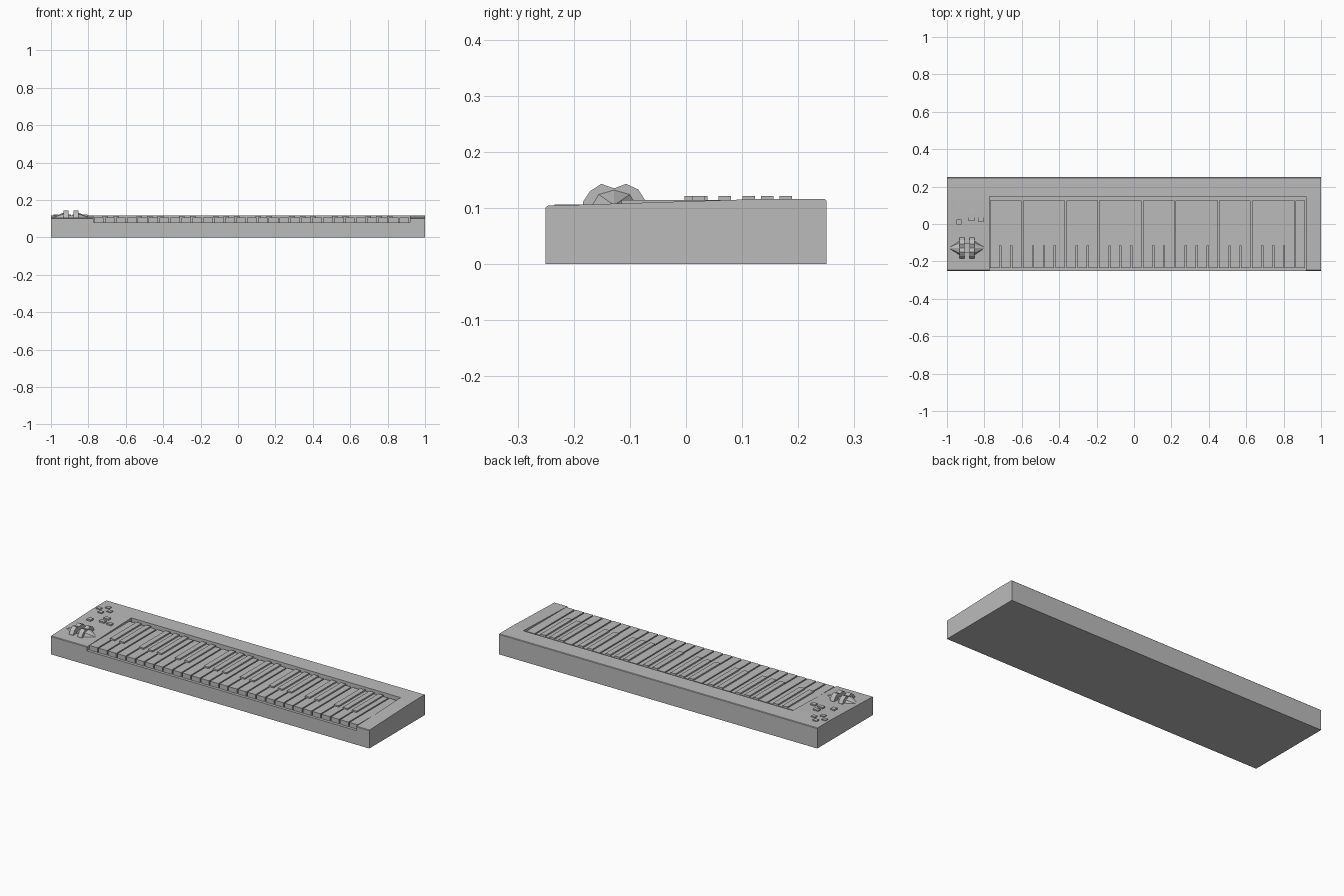
import bpy, bmesh, math
from mathutils import Matrix

if "Cube" in bpy.data.objects:
    bpy.data.objects.remove(bpy.data.objects["Cube"], do_unlink=True)

grey = bpy.data.materials.new("plain grey")
grey.use_nodes = True
colour = (0.5, 0.5, 0.5, 1)
grey.diffuse_color = colour
grey.node_tree.nodes["Principled BSDF"].inputs["Base Color"].default_value = colour


def finish(name, bm):
    bmesh.ops.recalc_face_normals(bm, faces=bm.faces)
    mesh = bpy.data.meshes.new(name)
    bm.to_mesh(mesh)
    bm.free()
    mesh.materials.append(grey)
    obj = bpy.data.objects.new(name, mesh)
    bpy.context.collection.objects.link(obj)
    return obj


def box(name, x0, x1, y0, y1, z0, z1):
    bm = bmesh.new()
    place = Matrix.Translation(((x0 + x1) / 2, (y0 + y1) / 2, (z0 + z1) / 2))
    scale = Matrix.Diagonal((x1 - x0, y1 - y0, z1 - z0, 1))
    bmesh.ops.create_cube(bm, size=1, matrix=place @ scale)
    return finish(name, bm)


def extrude_profile(name, points, x0, x1):
    """Sweep a (y, z) outline along x."""
    bm = bmesh.new()
    face = bm.faces.new([bm.verts.new((x0, y, z)) for y, z in points])
    swept = bmesh.ops.extrude_face_region(bm, geom=[face])["geom"]
    verts = [v for v in swept if isinstance(v, bmesh.types.BMVert)]
    bmesh.ops.translate(bm, verts=verts, vec=(x1 - x0, 0, 0))
    return finish(name, bm)


# Wedge-topped case with a key recess that is open at the front
LEFT, RIGHT, BED = -0.773, 0.919, 0.08
case = extrude_profile("case", [
    (-0.25, 0), (0.25, 0), (0.25, 0.113), (0.247, 0.116),
    (0.13, 0.116), (-0.247, 0.104), (-0.25, 0.101)], -1, 1)
cutter = box("recess_cutter", LEFT, RIGHT, -0.3, 0.147, BED, 0.2)
cutter.hide_render = True
cut = case.modifiers.new("recess", "BOOLEAN")
cut.operation, cut.solver, cut.object = "DIFFERENCE", "EXACT", cutter
bpy.context.view_layer.objects.active = case
bpy.ops.object.modifier_apply(modifier=cut.name)
bpy.data.objects.remove(cutter, do_unlink=True)

# White keys: four octaves and one more
COUNT = 29
pitch = (RIGHT - LEFT) / COUNT
gap = 0.0035
for i in range(COUNT):
    x = LEFT + i * pitch
    box(f"white_key_{i + 1}", x + gap, x + pitch - gap, -0.234, 0.125, BED - 0.001, 0.106)

# Black keys, in twos and threes
for octave in range(4):
    for n, step in enumerate((1.1, 2.1, 4.2, 5.17, 6.15)):
        x = LEFT + (octave * 7 + step) * pitch
        box(f"black_key_{octave + 1}_{n + 1}", x - 0.015, x + 0.015, -0.115, 0.125,
            BED - 0.001, 0.114)

# Pair of notched control wheels
WHEEL_X, WHEEL_Y = -0.893, -0.128
outline = [(-0.185, 0.1), (-0.183, 0.112), (-0.171, 0.13), (-0.151, 0.143),
           (-0.128, 0.135), (-0.107, 0.143), (-0.085, 0.133), (-0.073, 0.114),
           (-0.072, 0.1)]
for side, name in ((-1, "right_wheel"), (1, "left_wheel")):
    x = WHEEL_X + side * 0.027
    extrude_profile(name, outline, x - 0.013, x + 0.013)

# Faceted axle, tapering to a point on each side
bm = bmesh.new()
for side in (-1, 1):
    turn = Matrix.Rotation(side * math.pi / 2, 4, "Y")
    place = Matrix.Translation((WHEEL_X + side * 0.07, WHEEL_Y, 0.105))
    flatten = Matrix.Diagonal((1, 1.3, 0.9, 1))
    bmesh.ops.create_cone(bm, cap_ends=True, segments=8, radius1=0.03, radius2=0,
                          depth=0.06, matrix=place @ flatten @ turn)
finish("wheel_axle", bm)
box("axle_bridge", WHEEL_X - 0.04, WHEEL_X + 0.04, WHEEL_Y - 0.025, WHEEL_Y + 0.025,
    0.1, 0.118)


def button(name, x, y, w=0.026, d=0.022):
    box(name, x - w / 2, x + w / 2, y - d / 2, y + d / 2, 0.105, 0.121)


# Cross of four buttons, then the function buttons
for name, dx, dy in (("front", 0, -1), ("back", 0, 1), ("left", 1, 0), ("right", -1, 0)):
    button(f"cross_button_{name}", -0.94 + dx * 0.033, 0.145 + dy * 0.033)
button("upper_button", -0.869, 0.069, 0.033)
button("lower_button", -0.869, 0.027, 0.033)
button("round_side_button", -0.936, 0.01, 0.025, 0.026)
button("key_side_button", -0.82, 0.023, 0.029)
